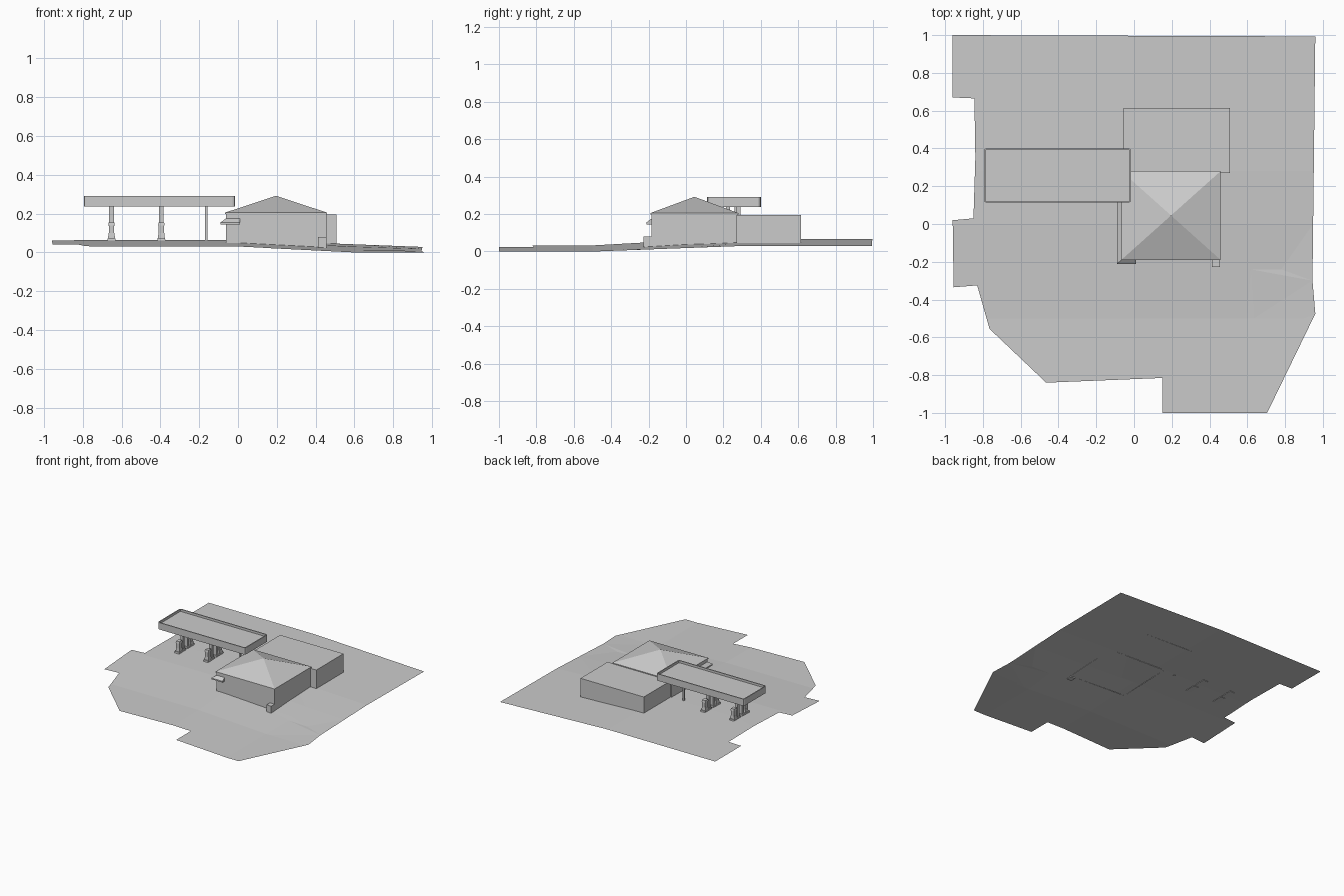
import bpy, bmesh, math
from mathutils import Vector

if "Cube" in bpy.data.objects:
    bpy.data.objects.remove(bpy.data.objects["Cube"])


def lerp_table(t, pts):
    if t <= pts[0][0]:
        return pts[0][1]
    for (a, u), (b, v) in zip(pts, pts[1:]):
        if t <= b:
            return u + (v - u) * (t - a) / (b - a)
    return pts[-1][1]


# Height of the sloping lot at any point
def ground_z(x, y):
    left = lerp_table(y, [(-1, .03), (-.5, .032), (0, .06), (.3, .065)])
    right = lerp_table(y, [(-.48, 0), (.27, .028)])
    end = lerp_table(y, [(-.48, .6), (.27, .96)])
    s = min(max(x / end, 0), 1)
    return left + (right - left) * s


def finish(name, bm, fix=True):
    if fix:
        bmesh.ops.recalc_face_normals(bm, faces=bm.faces)
    me = bpy.data.meshes.new(name)
    bm.to_mesh(me)
    bm.free()
    ob = bpy.data.objects.new(name, me)
    bpy.context.collection.objects.link(ob)
    return ob


def box(name, x0, x1, y0, y1, z0, z1, taper=0):
    bm = bmesh.new()
    bmesh.ops.create_cube(bm, size=1)
    for v in bm.verts:
        k = taper if v.co.z > 0 else 0
        sx, sy = math.copysign(1, v.co.x), math.copysign(1, v.co.y)
        v.co = ((x1 if sx > 0 else x0) - sx * k,
                (y1 if sy > 0 else y0) - sy * k,
                z1 if v.co.z > 0 else z0)
    return finish(name, bm)


# Walls with an open bottom that follows the slope, and an optional flat top
def walls(name, x0, x1, y0, y1, top, cap):
    bm = bmesh.new()
    c = [(x0, y0), (x1, y0), (x1, y1), (x0, y1)]
    lo = [bm.verts.new((x, y, ground_z(x, y))) for x, y in c]
    hi = [bm.verts.new((x, y, top)) for x, y in c]
    for i in range(4):
        j = (i + 1) % 4
        bm.faces.new((lo[i], lo[j], hi[j], hi[i]))
    if cap:
        bm.faces.new(hi)
    return finish(name, bm, False)


# Paved lot: one thin sheet, cut along the slope breaks
outline = [(-.96, 1), (-.96, .67), (-.845, .665), (-.84, .35), (-.85, .03),
           (-.96, .02), (-.955, -.335), (-.83, -.325), (-.765, -.555),
           (-.465, -.84), (.15, -.815), (.15, -1), (.705, -1), (.715, -.48),
           (.96, -.475), (.945, -.3), (.96, .993)]
bm = bmesh.new()
bm.faces.new([bm.verts.new((x, y, 0)) for x, y in outline])
bmesh.ops.triangulate(bm, faces=bm.faces[:])
cuts = [((0, y, 0), (0, 1, 0)) for y in (-.5, -.24, 0, .28)]
cuts += [((x, 0, 0), (1, 0, 0)) for x in (0, .3, .6)]
for co, no in cuts:
    geom = bm.verts[:] + bm.edges[:] + bm.faces[:]
    bmesh.ops.bisect_plane(bm, geom=geom, plane_co=co, plane_no=no)
bmesh.ops.triangulate(bm, faces=bm.faces[:])
for v in bm.verts:
    v.co.z = ground_z(v.co.x, v.co.y)
finish("paved_lot", bm, False)

# Shop and rear annex
walls("shop_walls", -.062, .455, -.185, .275, .2, False)
walls("rear_annex", -.055, .508, .27, .615, .195, True)

# Hipped roof with a thin fascia
bm = bmesh.new()
corners = [(-.067, -.19), (.459, -.19), (.459, .28), (-.067, .28)]
lo = [bm.verts.new((x, y, .198)) for x, y in corners]
hi = [bm.verts.new((x, y, .205)) for x, y in corners]
peak = bm.verts.new((.196, .045, .292))
bm.faces.new(lo)
for i in range(4):
    j = (i + 1) % 4
    bm.faces.new((lo[i], lo[j], hi[j], hi[i]))
    bm.faces.new((hi[i], hi[j], peak))
finish("hipped_roof", bm)

# Wedge awning wrapping the front left corner of the shop
bm = bmesh.new()
path = [((-.062, .12), (-.09, .12)), ((-.062, -.185), (-.09, -.211)),
        ((.01, -.185), (.01, -.211))]
rings = [[bm.verts.new((*a, .175)), bm.verts.new((*b, .155)),
          bm.verts.new((*b, .145)), bm.verts.new((*a, .145))] for a, b in path]
for p, q in zip(rings, rings[1:]):
    for i in range(4):
        j = (i + 1) % 4
        bm.faces.new((p[i], p[j], q[j], q[i]))
bm.faces.new(rings[0])
bm.faces.new(rings[-1])
finish("corner_awning", bm)

# Utility box at the front right corner
box("utility_box", .413, .455, -.228, -.185, .018, .08)

# Fuel canopy: rounded corners, recessed top
canopy = box("fuel_canopy", -.795, -.015, .113, .4, .237, .292)
bm = bmesh.new()
bm.from_mesh(canopy.data)
upright = [e for e in bm.edges
           if abs(e.verts[0].co.z - e.verts[1].co.z) > .01]
bmesh.ops.bevel(bm, geom=upright, offset=.014, segments=2, profile=.5,
                affect='EDGES')
top = max(bm.faces, key=lambda f: f.calc_center_median().z)
bmesh.ops.inset_region(bm, faces=[top], thickness=.008)
inner = bmesh.ops.extrude_discrete_faces(bm, faces=[top])["faces"][0]
bmesh.ops.translate(bm, verts=inner.verts[:], vec=Vector((0, 0, -.018)))
bm.to_mesh(canopy.data)
bm.free()

# Pump islands, each mirrored about its centre line
for n, cx in enumerate((-.652, -.395), 1):
    for side, s in (("front", -1), ("back", 1)):
        def part(name, w, a, b, z0, z1, taper=0):
            y0, y1 = sorted((.253 + s * a, .253 + s * b))
            box(f"{name}_{n}_{side}", cx - w, cx + w, y0, y1, z0, z1, taper)
        part("island_kerb", .021, .008, .1, .06, .075, .002)
        part("canopy_column", .012, .018, .038, .065, .24)
        part("pump_base", .018, .05, .09, .073, .1, .003)
        part("pump_body", .014, .052, .088, .1, .14)
        part("pump_head", .017, .05, .09, .14, .155, .003)

# Slim canopy post near the shop
box("canopy_post", -.171, -.158, .259, .272, .06, .24)
